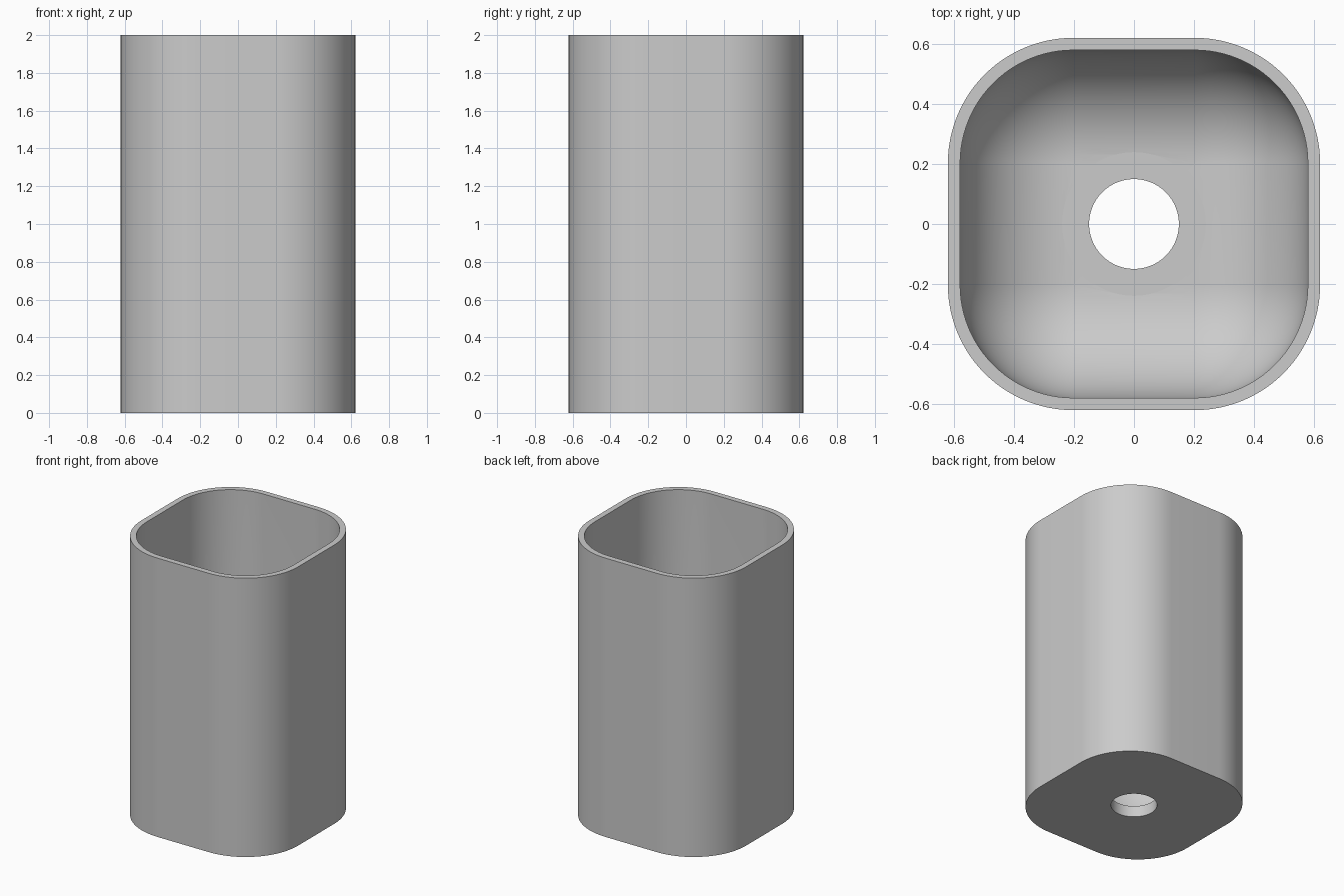
import bpy, bmesh, math

cube = bpy.data.objects.get("Cube")
if cube:
    bpy.data.objects.remove(cube)

HALF = 0.622       # outer half width
WALL = 0.041       # wall thickness
CORE = 0.203       # half length of the straight sides
FLOOR = 0.08       # floor thickness
HEIGHT = 2.0
CORNER_STEPS = 24
FILLET_STEPS = 20

grey = bpy.data.materials.new("light_grey")
grey.use_nodes = True
colour = (0.6, 0.6, 0.6, 1)
grey.diffuse_color = colour
grey.node_tree.nodes["Principled BSDF"].inputs["Base Color"].default_value = colour


def rounded_square(radius):
    """Outline of a square of half width CORE, grown outward by radius."""
    points = []
    for quarter in range(4):
        mid = math.radians(45 + 90 * quarter)
        cx = math.copysign(CORE, math.cos(mid))
        cy = math.copysign(CORE, math.sin(mid))
        for i in range(CORNER_STEPS + 1):
            a = math.pi / 2 * (quarter + i / CORNER_STEPS)
            points.append((cx + radius * math.cos(a), cy + radius * math.sin(a)))
    return points


def circle(radius, steps=96):
    return [(radius * math.cos(2 * math.pi * i / steps),
             radius * math.sin(2 * math.pi * i / steps)) for i in range(steps)]


def loft(name, sections):
    """Closed solid through a stack of (outline, height) sections."""
    bm = bmesh.new()
    rings = [[bm.verts.new((x, y, z)) for x, y in outline] for outline, z in sections]
    for low, high in zip(rings, rings[1:]):
        for i in range(len(low)):
            j = (i + 1) % len(low)
            bm.faces.new((low[i], low[j], high[j], high[i]))
    bm.faces.new(rings[0][::-1])
    bm.faces.new(rings[-1])
    bmesh.ops.remove_doubles(bm, verts=bm.verts, dist=1e-5)
    bmesh.ops.recalc_face_normals(bm, faces=bm.faces)
    mesh = bpy.data.meshes.new(name)
    bm.to_mesh(mesh)
    bm.free()
    mesh.materials.append(grey)
    obj = bpy.data.objects.new(name, mesh)
    bpy.context.collection.objects.link(obj)
    return obj


# Outer body
outline = rounded_square(HALF - CORE)
cup = loft("cup_body", [(outline, 0), (outline, HEIGHT)])

# Cavity with a full round between walls and floor
bend = HALF - WALL - CORE
sections = []
for i in range(FILLET_STEPS + 1):
    a = math.pi / 2 * i / FILLET_STEPS
    sections.append((rounded_square(max(bend * math.sin(a), 0.0005)),
                     FLOOR + bend * (1 - math.cos(a))))
sections.append((rounded_square(bend), HEIGHT + 0.1))
cavity = loft("cavity_cutter", sections)

# Shallow round seat in the floor, and the drain hole
seat = loft("seat_cutter", [(circle(0.24), FLOOR - 0.0005), (circle(0.24), FLOOR + 0.1)])
hole = loft("hole_cutter", [(circle(0.15), -0.1), (circle(0.15), FLOOR + 0.2)])

# Cut, bake the result and drop the cutters
cutters = (cavity, seat, hole)
for cutter in cutters:
    cutter.hide_render = True
    mod = cup.modifiers.new(cutter.name, 'BOOLEAN')
    mod.operation = 'DIFFERENCE'
    mod.solver = 'EXACT'
    mod.object = cutter
baked = bpy.data.meshes.new_from_object(
    cup.evaluated_get(bpy.context.evaluated_depsgraph_get()))
cup.modifiers.clear()
cup.data = baked
for cutter in cutters:
    bpy.data.objects.remove(cutter)

bpy.ops.object.select_all(action='DESELECT')
cup.select_set(True)
bpy.context.view_layer.objects.active = cup
bpy.ops.object.shade_smooth_by_angle(angle=math.radians(30))
